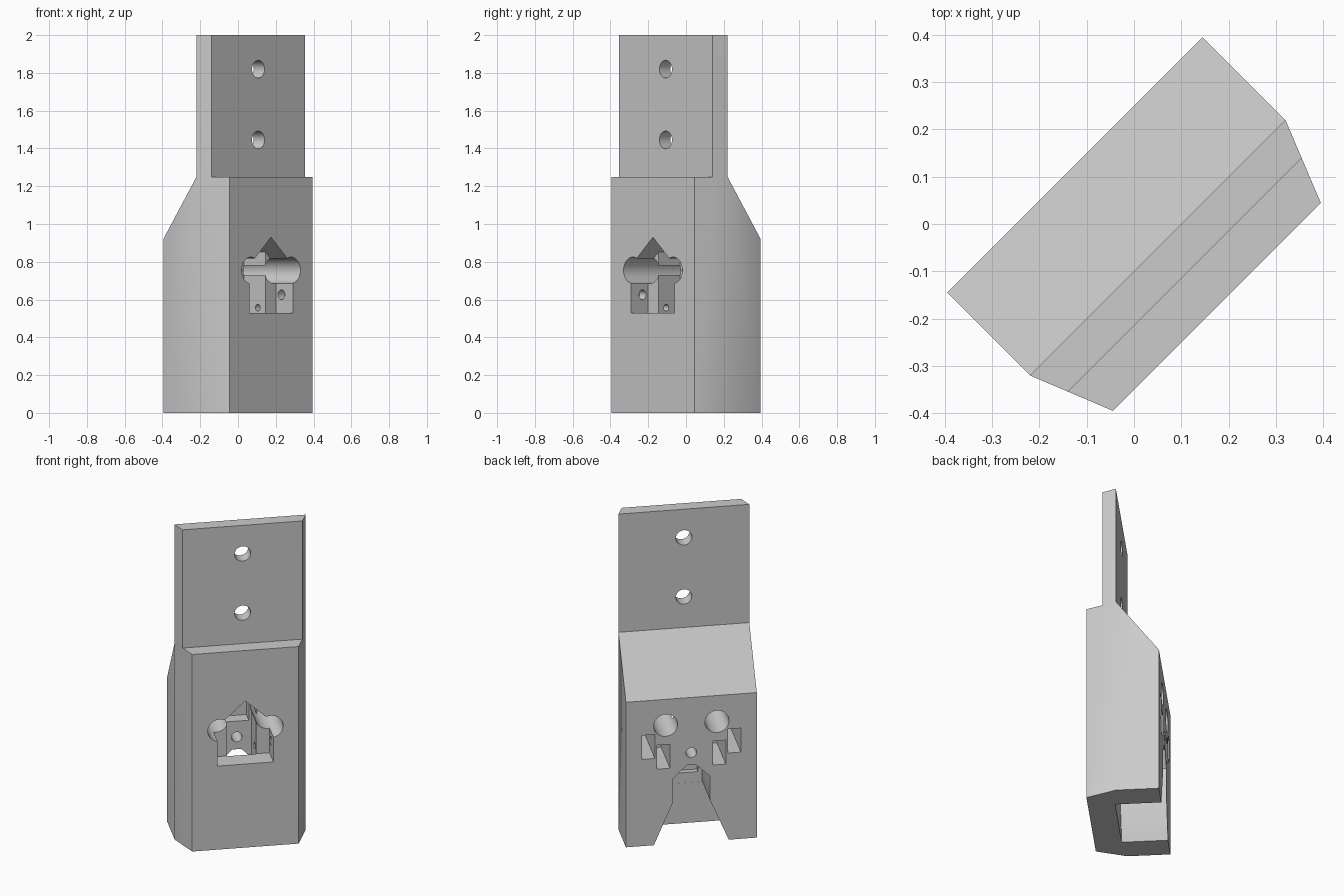
import bpy, bmesh, math

if "Cube" in bpy.data.objects:
    bpy.data.objects.remove(bpy.data.objects["Cube"])

grey = bpy.data.materials.new("plain_grey")
grey.diffuse_color = (0.6, 0.6, 0.6, 1)
grey.use_nodes = True
grey.node_tree.nodes["Principled BSDF"].inputs["Base Color"].default_value = grey.diffuse_color


def prism(name, pts, axis, a, b):
    """Extrude a 2D profile along an axis from a to b."""
    place = {'x': lambda p, t: (t, p[0], p[1]),
             'y': lambda p, t: (p[0], t, p[1]),
             'z': lambda p, t: (p[0], p[1], t)}[axis]
    bm = bmesh.new()
    lo = [bm.verts.new(place(p, a)) for p in pts]
    hi = [bm.verts.new(place(p, b)) for p in pts]
    bm.faces.new(lo)
    bm.faces.new(hi[::-1])
    n = len(pts)
    for i in range(n):
        j = (i + 1) % n
        bm.faces.new((lo[i], hi[i], hi[j], lo[j]))
    bmesh.ops.recalc_face_normals(bm, faces=bm.faces)
    me = bpy.data.meshes.new(name)
    bm.to_mesh(me)
    bm.free()
    me.materials.append(grey)
    ob = bpy.data.objects.new(name, me)
    bpy.context.collection.objects.link(ob)
    return ob


def circle(cx, cy, r, n=32):
    return [(cx + r * math.cos(2 * math.pi * i / n),
             cy + r * math.sin(2 * math.pi * i / n)) for i in range(n)]


def rect(x0, x1, y0, y1):
    return [(x0, y0), (x1, y0), (x1, y1), (x0, y1)]


def cut(name, pts, axis, a, b):
    """Subtract a prism from the bracket."""
    c = prism(name, pts, axis, a, b)
    c.hide_render = True
    m = body.modifiers.new(name, 'BOOLEAN')
    m.operation = 'DIFFERENCE'
    m.solver = 'EXACT'
    m.object = c
    bpy.context.view_layer.objects.active = body
    bpy.ops.object.modifier_apply(modifier=name)
    bpy.data.objects.remove(c)


# Work unrotated: front faces -y. Chamfered plan runs full height.
BACK, FRONT = 0.177, -0.2475
TAB_BACK, TAB_FRONT = -0.071, -0.152
body = prism("bracket_body",
             [(-0.382, BACK), (-0.382, TAB_BACK), (-0.311, FRONT),
              (0.311, FRONT), (0.382, TAB_BACK), (0.382, BACK)], 'z', 0, 2)

# Thin upper tab: front step and sloped back shoulder
cut("front_step", rect(-0.5, TAB_FRONT, 1.25, 2.1), 'x', -0.5, 0.5)
cut("back_shoulder", [(0.277, 0.787), (TAB_BACK, 1.25), (TAB_BACK, 2.1), (0.277, 2.1)],
    'x', -0.5, 0.5)
for z in (1.445, 1.82):
    cut("tab_hole", circle(0, z, 0.047), 'y', -0.3, 0.1)

# House-shaped front window, stepping in to a narrow channel
cut("window", [(-0.163, 0.53), (0.163, 0.53), (0.163, 0.78), (0, 0.93), (-0.163, 0.78)],
    'y', -0.3, -0.12)
cut("channel", [(-0.085, 0.32), (0.085, 0.32), (0.085, 0.852), (0, 0.93), (-0.085, 0.852)],
    'y', -0.125, 0.04)
cut("channel_ledge", rect(0.03, 0.12, 0.67, 0.82), 'x', -0.07, 0.07)

# Notch open at the bottom and back
cut("lower_notch", [(-0.227, -0.02), (0.227, -0.02), (0.108, 0.262), (-0.108, 0.262)],
    'y', -0.09, 0.3)
cut("upper_notch", [(-0.108, 0.255), (0.108, 0.255), (0.108, 0.412), (0.026, 0.492),
                    (-0.026, 0.492), (-0.108, 0.412)], 'y', -0.0905, 0.3)
cut("centre_hole", circle(0, 0.57, 0.031), 'y', 0.03, 0.3)

# Mirrored through-holes, nut slots and their screw holes
for s in (-1, 1):
    cut("through_hole", circle(s * 0.15, 0.755, 0.07), 'y', -0.3, 0.3)
    for u0, zc, depth, wall, screw_y, r in ((0.125, 0.557, -0.115, 0.08, -0.063, 0.018),
                                            (0.213, 0.626, -0.2, 0.155, -0.162, 0.026)):
        cut("nut_slot", rect(s * u0, s * (u0 + 0.076), zc - 0.076, zc + 0.076),
            'y', depth, 0.3)
        cut("screw_hole", circle(screw_y, zc, r, 20), 'x', s * wall, s * (u0 + 0.03))

# Turn to the final diagonal orientation
body.rotation_euler = (0, 0, math.radians(45))
bpy.ops.object.select_all(action='DESELECT')
body.select_set(True)
bpy.context.view_layer.objects.active = body
bpy.ops.object.transform_apply(location=False, rotation=True, scale=False)
bpy.ops.object.shade_smooth_by_angle(angle=math.radians(25))
